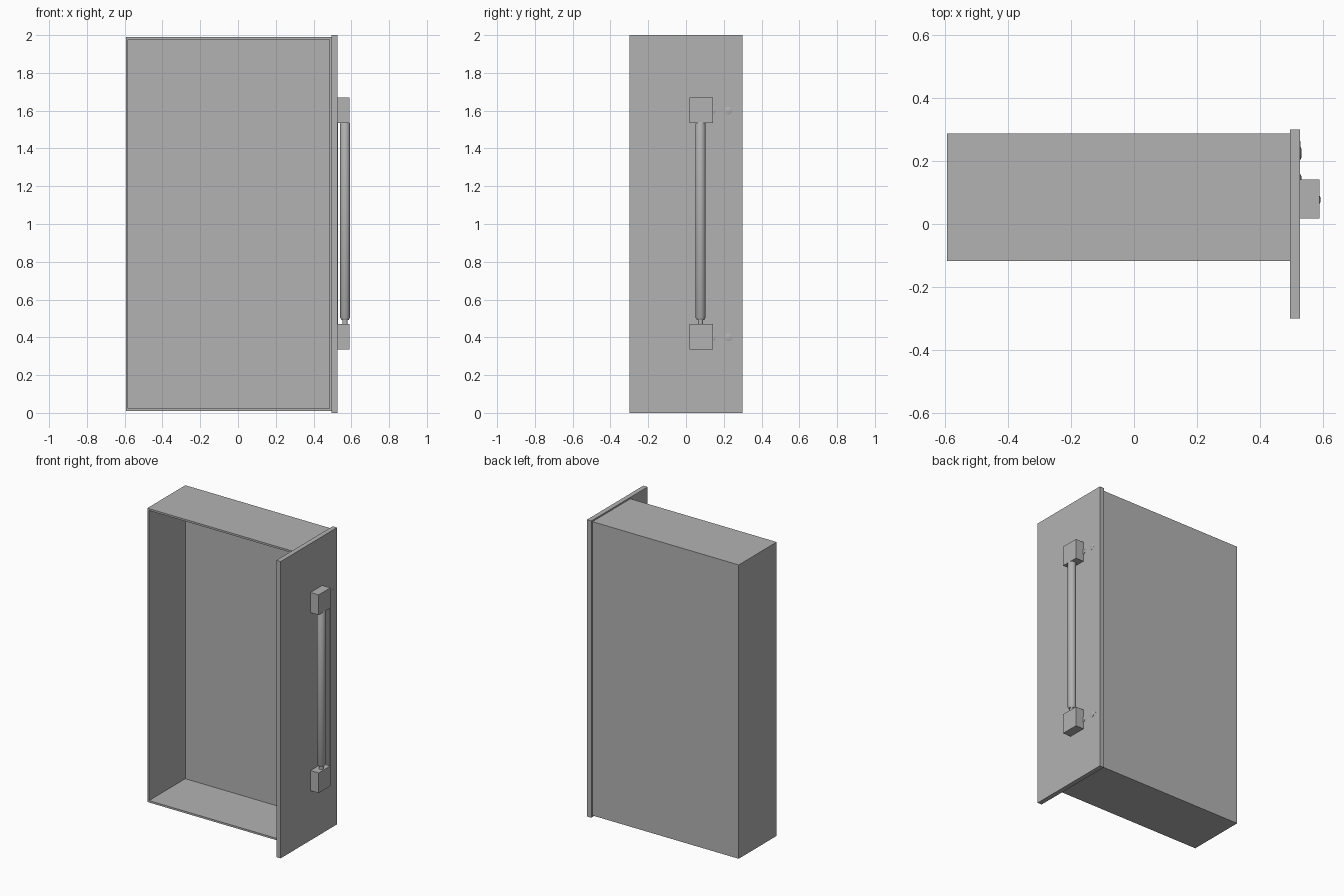
import bpy, bmesh, math
from mathutils import Matrix

if "Cube" in bpy.data.objects:
    bpy.data.objects.remove(bpy.data.objects["Cube"])

grey = bpy.data.materials.new("plain_grey")
grey.diffuse_color = (0.45, 0.45, 0.45, 1)
grey.use_nodes = True
grey.node_tree.nodes["Principled BSDF"].inputs["Base Color"].default_value = grey.diffuse_color


def finish(name, bm):
    bmesh.ops.recalc_face_normals(bm, faces=bm.faces[:])
    me = bpy.data.meshes.new(name)
    bm.to_mesh(me)
    bm.free()
    me.materials.append(grey)
    ob = bpy.data.objects.new(name, me)
    bpy.context.collection.objects.link(ob)
    return ob


def box_mesh(lo, hi):
    bm = bmesh.new()
    bmesh.ops.create_cube(bm, size=1)
    for v in bm.verts:
        for i in range(3):
            v.co[i] = lo[i] if v.co[i] < 0 else hi[i]
    return bm


def lathe(name, profile, centre, axis='Z', sides=32):
    # profile of (radius, height) spun about an axis through centre
    bm = bmesh.new()
    rings = []
    for r, h in profile:
        rings.append([bm.verts.new((r * math.cos(2 * math.pi * k / sides),
                                    r * math.sin(2 * math.pi * k / sides), h))
                      for k in range(sides)])
    for a, b in zip(rings, rings[1:]):
        for k in range(sides):
            n = (k + 1) % sides
            bm.faces.new((a[k], a[n], b[n], b[k]))
    bm.faces.new(rings[0])
    bm.faces.new(rings[-1])
    if axis == 'X':
        bm.transform(Matrix.Rotation(math.pi / 2, 4, 'Y'))
    bm.transform(Matrix.Translation(centre))
    ob = finish(name, bm)
    bpy.ops.object.select_all(action='DESELECT')
    bpy.context.view_layer.objects.active = ob
    ob.select_set(True)
    bpy.ops.object.shade_smooth_by_angle(angle=math.radians(35))
    return ob


# Drawer tray, hollowed from its open side
bm = box_mesh((-0.594, -0.117, 0.01), (0.496, 0.287, 1.99))
bm.normal_update()
opening = min(bm.faces, key=lambda f: f.calc_center_median().y)
bmesh.ops.inset_region(bm, faces=[opening], thickness=0.018)
for v in opening.verts:
    v.co.y = -0.117
depth = bmesh.ops.extrude_discrete_faces(bm, faces=[opening])['faces'][0]
bmesh.ops.translate(bm, verts=depth.verts[:], vec=(0, 0.386, 0))
finish("drawer_tray", bm)

# Front panel
finish("front_panel", box_mesh((0.496, -0.3, 0), (0.528, 0.3, 2)))

# Handle mounts with small studs beside them
for label, z in (("lower", 0.4025), ("upper", 1.6025)):
    finish(label + "_handle_mount",
           box_mesh((0.528, 0.018, z - 0.068), (0.589, 0.142, z + 0.068)))
    for i, y in enumerate((0.138, 0.225)):
        lathe(f"{label}_stud_{i + 1}",
              [(0.02, -0.003), (0.02, 0.002), (0.014, 0.004)],
              (0.528, y, z - 0.0025), 'X', 24)

# Flat trim strip between the outer studs
finish("trim_strip", box_mesh((0.526, 0.228, 0.40), (0.5295, 0.264, 1.60)))

# Handle bar with narrow necks going into the mounts
lathe("handle_bar",
      [(0.014, 0.46), (0.014, 0.492), (0.019, 0.492), (0.0265, 0.505),
       (0.0265, 1.53), (0.022, 1.54)],
      (0.567, 0.077, 0))
